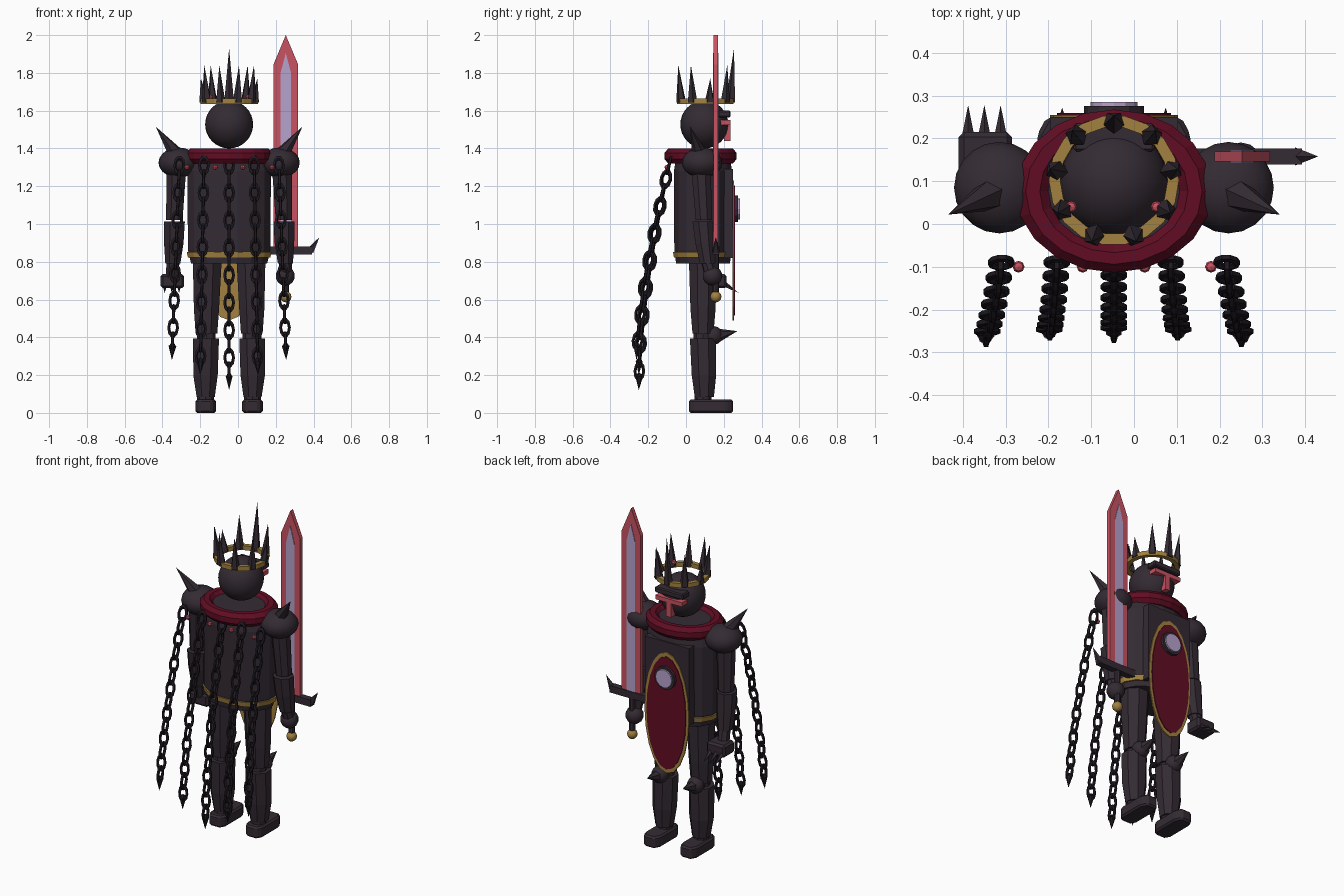
import bpy, bmesh, math
from mathutils import Vector, Matrix

if "Cube" in bpy.data.objects:
    bpy.data.objects.remove(bpy.data.objects["Cube"])

CX, CY = -0.047, 0.09      # body axis


def mat(name, rgb):
    m = bpy.data.materials.new(name)
    m.diffuse_color = (*rgb, 1)
    m.use_nodes = True
    m.node_tree.nodes["Principled BSDF"].inputs["Base Color"].default_value = m.diffuse_color
    return m


IRON = mat("dark_iron", (0.034, 0.024, 0.033))
BLACK = mat("black_steel", (0.014, 0.010, 0.014))
GOLD = mat("gold", (0.36, 0.22, 0.05))
CRIMSON = mat("crimson", (0.12, 0.004, 0.017))
RUBY = mat("ruby", (0.58, 0.085, 0.12))
LILAC = mat("lilac", (0.47, 0.36, 0.60))


def finish(name, bm, m, smooth=False, bevel=0):
    bmesh.ops.recalc_face_normals(bm, faces=bm.faces)
    if bevel:
        bmesh.ops.bevel(bm, geom=bm.edges[:], offset=bevel, segments=1, affect='EDGES')
    for f in bm.faces:
        f.smooth = smooth
    me = bpy.data.meshes.new(name)
    bm.to_mesh(me)
    bm.free()
    me.materials.append(m)
    ob = bpy.data.objects.new(name, me)
    bpy.context.collection.objects.link(ob)
    return ob


def ball(name, c, r, m, seg=24, smooth=True):
    bm = bmesh.new()
    r = r if isinstance(r, tuple) else (r, r, r)
    bmesh.ops.create_uvsphere(bm, u_segments=seg, v_segments=max(4, seg // 2), radius=1,
                              matrix=Matrix.Translation(c) @ Matrix.Diagonal((*r, 1)))
    return finish(name, bm, m, smooth)


def box(name, lo, hi, m, bevel=0):
    lo, hi = Vector(lo), Vector(hi)
    bm = bmesh.new()
    bmesh.ops.create_cube(bm, size=1, matrix=Matrix.Translation((lo + hi) / 2) @ Matrix.Diagonal((*(hi - lo), 1)))
    return finish(name, bm, m, bevel=bevel)


def cone(name, a, b, r1, r2, m, n=6):
    a, b = Vector(a), Vector(b)
    bm = bmesh.new()
    M = Matrix.Translation((a + b) / 2) @ (b - a).to_track_quat('Z', 'Y').to_matrix().to_4x4()
    bmesh.ops.create_cone(bm, cap_ends=True, segments=n, radius1=r1, radius2=r2, depth=(b - a).length, matrix=M)
    return finish(name, bm, m)


def loft(name, rings, m, n=8):
    """Stack of elliptical rings (z, cx, cy, rx, ry), capped."""
    bm = bmesh.new()
    rows = []
    for z, x, y, rx, ry in rings:
        rows.append([bm.verts.new((x + rx * math.cos(t), y + ry * math.sin(t), z))
                     for t in ((i + 0.5) * math.tau / n for i in range(n))])
    for p, q in zip(rows, rows[1:]):
        for i in range(n):
            j = (i + 1) % n
            bm.faces.new((p[i], p[j], q[j], q[i]))
    bm.faces.new(rows[0])
    bm.faces.new(rows[-1])
    return finish(name, bm, m)


def plate(name, pts, y0, y1, m):
    """Outline in x-z, extruded along y."""
    bm = bmesh.new()
    f = bm.faces.new([bm.verts.new((x, y0, z)) for x, z in pts])
    g = bmesh.ops.extrude_face_region(bm, geom=[f])['geom']
    bmesh.ops.translate(bm, vec=(0, y1 - y0, 0), verts=[v for v in g if isinstance(v, bmesh.types.BMVert)])
    return finish(name, bm, m)


def add_torus(bm, M, R, r, n, k):
    g = [[bm.verts.new(M @ Vector(((R + r * math.cos(b)) * math.cos(a), (R + r * math.cos(b)) * math.sin(a),
                                   r * math.sin(b))))
          for b in ((j + 0.5) * math.tau / k for j in range(k))] for a in (i * math.tau / n for i in range(n))]
    for i in range(n):
        for j in range(k):
            i2, j2 = (i + 1) % n, (j + 1) % k
            bm.faces.new((g[i][j], g[i2][j], g[i2][j2], g[i][j2]))


def ring(name, c, scale, R, r, m, n, k):
    bm = bmesh.new()
    add_torus(bm, Matrix.Translation(c) @ Matrix.Diagonal((*scale, 1)), R, r, n, k)
    return finish(name, bm, m)


def oval(cx, cz, rx, rz, n=20):
    return [(cx + rx * math.cos(i * math.tau / n), cz + rz * math.sin(i * math.tau / n)) for i in range(n)]


# Torso, belt and collar
loft("torso", [(0.79, CX, CY, .205, .145), (0.86, CX, CY, .222, .155), (1.28, CX, CY, .226, .157),
               (1.38, CX, CY, .19, .14)], IRON, 16)
loft("belt", [(0.822, CX, CY, .222, .157), (0.852, CX, CY, .229, .162)], GOLD, 16)
ring("collar", (CX, .077, 1.36), (1, .83, 1), .19, .043, CRIMSON, 20, 8)
for i, x in enumerate((-.27, -.12, .025, .18)):
    ball(f"collar_gem_{i}", (x, -.1, 1.3), .014, RUBY, 8, False)

# Head and face slit
ball("head", (CX, .097, 1.527), .127, IRON, 32)
box("brow", (CX - .095, .17, 1.565), (CX + .095, .235, 1.60), IRON, .006)
box("eye_slit", (CX - .09, .17, 1.525), (CX + .09, .236, 1.55), RUBY)
box("nose_slit", (CX - .017, .2, 1.44), (CX + .017, .236, 1.525), RUBY)

# Crown
ring("crown_band", (CX, .102, 1.65), (1, 1, 1), .139, .019, GOLD, 18, 4)
heights = (1.93, 1.84, 1.77, 1.84, 1.84, 1.84, 1.84, 1.77, 1.84)
for i, h in enumerate(heights):
    t = math.radians(90 + 40 * i)
    d = Vector((math.cos(t), math.sin(t), 0))
    base = Vector((CX, .102, 1.645)) + d * .136
    cone(f"crown_spike_{i}", base, base + d * .016 + Vector((0, 0, h - 1.645)), .027, 0, IRON, 5)
for s in (-1, 1):
    ball(f"crown_gem_{s}", (CX + s * .1, .04, 1.672), .014, RUBY, 8, False)

# Shield panel on the chest: gold backing, dark board, oval and boss
outline = [(CX - .15, 1.29), (CX + .15, 1.29), (CX + .15, .82), (CX - .15, .82)]
plate("panel_board", outline, .2, .25, IRON)
plate("panel_trim", oval(CX, .86, .15, .37), .247, .255, GOLD)
plate("panel_field", oval(CX, .86, .133, .345), .255, .26, CRIMSON)
plate("boss_frame", oval(CX, 1.08, .07, .07, 12), .258, .276, IRON)
plate("boss_gem", oval(CX, 1.08, .055, .055, 12), .276, .285, LILAC)

# Mirrored limbs
for s, side in ((-1, "left"), (1, "right")):
    def X(d):
        return CX + s * d
    ball(side + "_shoulder", (X(.268), CY - .005, 1.325), (.106, .107, .08), IRON, 20)
    cone(side + "_shoulder_spike", (X(.275), .075, 1.36), (X(.388), .022, 1.515), .045, 0, IRON, 6)
    loft(side + "_upper_arm", [(1.02, X(.29), .095, .047, .047), (1.28, X(.28), .08, .056, .055)], IRON)
    loft(side + "_forearm", [(.79, X(.298), .115, .043, .045), (.9, X(.293), .1, .056, .055),
                             (1.012, X(.29), .09, .06, .06)], IRON)
    cone(side + "_wrist", (X(.297), .115, .8), (X(.302), .135, .72), .035, .035, IRON, 8)
    loft(side + "_thigh", [(.42, X(.12), .09, .062, .06), (.55, X(.12), .09, .072, .072),
                           (.79, X(.116), .09, .082, .08)], IRON)
    loft(side + "_shin", [(.085, X(.124), .097, .052, .055), (.2, X(.125), .095, .07, .07),
                          (.395, X(.122), .09, .074, .075)], IRON)
    cone(side + "_ankle", (X(.124), .09, .05), (X(.124), .09, .1), .045, .045, IRON, 8)
    cone(side + "_knee_joint", (X(.121), .09, .38), (X(.121), .09, .44), .05, .05, IRON, 8)
    ball(side + "_knee", (X(.121), .145, .41), .05, IRON, 14)
    cone(side + "_knee_spike", (X(.121), .165, .41), (X(.121), .272, .433), .038, 0, IRON, 6)
    # Foot with clipped corners
    x0, w = X(.124), .055
    bm = bmesh.new()
    foot = [(-.6, .015), (.6, .015), (1, .05), (1, .21), (.6, .25), (-.6, .25), (-1, .21), (-1, .05)]
    f = bm.faces.new([bm.verts.new((x0 + a * w, b, 0)) for a, b in foot])
    g = bmesh.ops.extrude_face_region(bm, geom=[f])['geom']
    bmesh.ops.translate(bm, vec=(0, 0, .07), verts=[v for v in g if isinstance(v, bmesh.types.BMVert)])
    finish(side + "_foot", bm, IRON, bevel=.01)

# Clawed fist and sword hand
box("left_fist", (-.41, .11, .66), (-.285, .215, .735), IRON, .012)
for i in range(3):
    x = -.388 + .038 * i
    cone(f"fist_claw_{i}", (x, .205, .68), (x, .278, .635), .015, 0, IRON, 5)
ball("right_hand", (.25, .14, .725), .052, IRON, 14)

# Sword
SX, SY = .253, .158


def blade(w, z0, z1, z2):
    return [(SX - w, z0), (SX + w, z0), (SX + w, z1), (SX, z2), (SX - w, z1)]


plate("blade", blade(.065, .87, 1.845, 2.0), SY - .012, SY + .012, RUBY)
plate("blade_core", blade(.028, .88, 1.80, 1.905), SY - .015, SY + .015, LILAC)
box("guard", (SX - .14, SY - .019, .838), (SX + .14, SY + .019, .88), IRON)
for s in (-1, 1):
    cone(f"guard_spike_{s}", (SX + s * .13, SY, .855), (SX + s * .178, SY, .93), .022, 0, GOLD if s < 0 else IRON, 5)
cone("grip", (SX, SY, .64), (SX, SY, .85), .018, .018, IRON, 8)
ball("pommel", (SX, SY, .615), .03, GOLD, 12)

# Hanging chains, each a run of alternating links ending in a dart
STARTS = (-.31, -.18, CX, .085, .216)
ENDS = (-.35, -.20, CX, .105, .255)
TIPS = (.28, .20, .12, .20, .28)
for c in range(5):
    def P(z):
        u = (1.33 - z) / (1.33 - TIPS[c])
        y = -.085 - .165 * (1 - (1 - u) ** 1.6) - (.012 if c in (0, 4) else 0) * u
        return Vector((STARTS[c] + (ENDS[c] - STARTS[c]) * u, y, z))
    bm = bmesh.new()
    z, i, stop = 1.31, 0, TIPS[c] + .10
    n = round((z - stop) / .071)
    step = (z - stop) / n
    for i in range(n + 1):
        zc = z - i * step
        d = (P(zc - .03) - P(zc + .03)).normalized()
        across = d.cross(Vector((0, 1, 0))).normalized()
        nrm = across.cross(d)
        if i % 2:
            across, nrm = nrm, -across
        M = Matrix((across, d, nrm)).transposed().to_4x4()
        M = Matrix.Translation(P(zc)) @ M @ Matrix.Diagonal((1, 1.75, 1, 1))
        add_torus(bm, M, .024, .0085, 10, 5)
    finish(f"chain_{c}", bm, BLACK)
    cone(f"chain_dart_{c}", P(TIPS[c] + .075), P(TIPS[c]), .021, 0, BLACK, 6)
    cone(f"chain_dart_neck_{c}", P(TIPS[c] + .09), P(TIPS[c] + .07), .008, .021, BLACK, 6)
